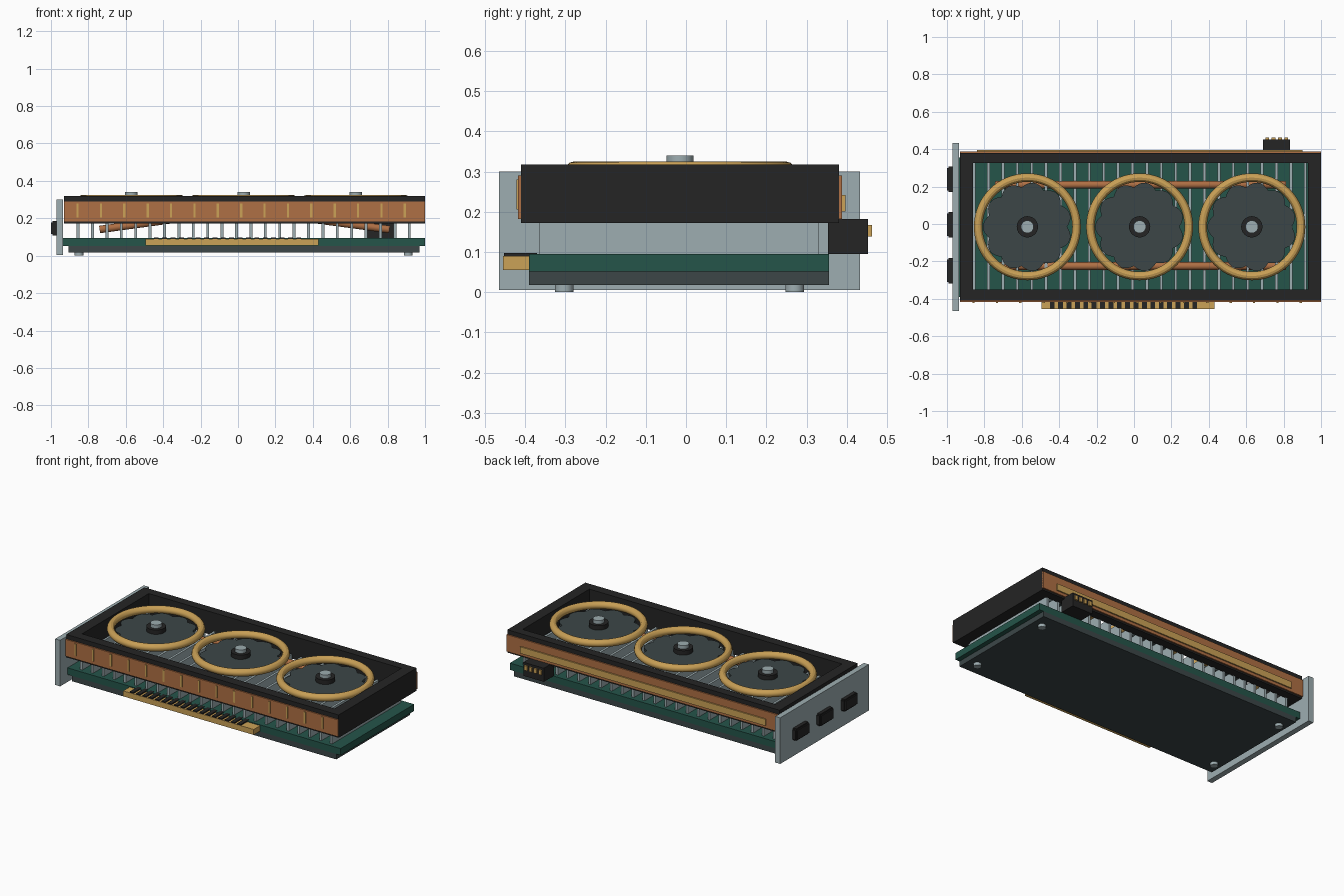
import bpy, bmesh
from math import pi, cos, sin
from mathutils import Vector, Matrix

cube = bpy.data.objects.get("Cube")
if cube:
    bpy.data.objects.remove(cube, do_unlink=True)


def material(name, rgb):
    m = bpy.data.materials.new(name)
    m.use_nodes = True
    m.diffuse_color = (*rgb, 1)
    m.node_tree.nodes["Principled BSDF"].inputs["Base Color"].default_value = (*rgb, 1)
    return m


BLACK = material("matte black", (0.018, 0.018, 0.018))
SLATE = material("dark slate", (0.045, 0.062, 0.064))
GREEN = material("board green", (0.018, 0.09, 0.068))
GREY = material("brushed steel", (0.34, 0.42, 0.44))
COPPER = material("copper", (0.43, 0.16, 0.058))
GOLD = material("gold", (0.6, 0.36, 0.095))


def finish(name, bm, mat, smooth=False):
    bmesh.ops.recalc_face_normals(bm, faces=bm.faces)
    mesh = bpy.data.meshes.new(name)
    bm.to_mesh(mesh)
    bm.free()
    mesh.materials.append(mat)
    ob = bpy.data.objects.new(name, mesh)
    bpy.context.collection.objects.link(ob)
    if smooth:
        bpy.ops.object.select_all(action="DESELECT")
        ob.select_set(True)
        bpy.context.view_layer.objects.active = ob
        bpy.ops.object.shade_smooth_by_angle()
    return ob


def add_box(bm, x, y, z):
    """Box from (low, high) ranges on each axis."""
    size = [r[1] - r[0] for r in (x, y, z)]
    mid = Vector([(r[0] + r[1]) / 2 for r in (x, y, z)])
    bmesh.ops.create_cube(bm, size=1, matrix=Matrix.Translation(mid) @ Matrix.Diagonal((*size, 1)))


def boxes(name, mat, ranges, bevel=0):
    bm = bmesh.new()
    for r in ranges:
        add_box(bm, *r)
    if bevel:
        bmesh.ops.bevel(bm, geom=bm.edges[:], offset=bevel, segments=2, affect="EDGES")
    return finish(name, bm, mat)


def around(c, half):
    return (c - half, c + half)


def cylinder(name, mat, x, y, z, radius):
    bm = bmesh.new()
    bmesh.ops.create_cone(bm, cap_ends=True, segments=24, radius1=radius, radius2=radius,
                          depth=z[1] - z[0], matrix=Matrix.Translation((x, y, sum(z) / 2)))
    return finish(name, bm, mat, True)


# Circuit board, backplate and its screws
boxes("circuit_board", GREEN, [((-0.935, 1), (-0.39, 0.355), (0.052, 0.095))])
boxes("backplate", SLATE, [((-0.905, 0.97), (-0.39, 0.355), (0.018, 0.052))])
for x in (-0.85, 0.91):
    for y in (-0.303, 0.27):
        cylinder("backplate_screw", GREY, x, y, (0, 0.02), 0.023)

# Edge connector with dark contact gaps
boxes("edge_connector", GOLD, [((-0.495, 0.43), (-0.455, -0.385), (0.055, 0.09))])
boxes("contact_gaps", BLACK, [(around(-0.437 + i * 0.0448, 0.013), (-0.453, -0.37), (0.088, 0.097))
                              for i in range(18)])

# Heat sink fins
boxes("heatsink_fins", GREY, [(around(-0.855 + i * 0.077, 0.0075), (-0.365, 0.33), (0.094, 0.2))
                              for i in range(24)])

# Arched heat pipes
for y in (-0.225, 0.21):
    curve = bpy.data.curves.new("heat_pipe", "CURVE")
    curve.dimensions = "3D"
    curve.bevel_depth = 0.021
    curve.bevel_resolution = 3
    curve.use_fill_caps = True
    path = curve.splines.new("POLY")
    points = [(-0.74, 0.14), (-0.3, 0.2), (-0.18, 0.208), (0.24, 0.208), (0.36, 0.2), (0.81, 0.14)]
    path.points.add(len(points) - 1)
    for p, (x, z) in zip(path.points, points):
        p.co = (x, y, z, 1)
    curve.materials.append(COPPER)
    bpy.context.collection.objects.link(bpy.data.objects.new("heat_pipe", curve))

# Shroud frame: two long rails and two end blocks
H = (0.172, 0.318)
boxes("shroud_rails", BLACK, [((-0.93, 1), (-0.41, -0.35), H), ((-0.93, 1), (0.325, 0.38), H)])
boxes("shroud_ends", BLACK, [((-0.93, -0.86), (-0.35, 0.325), H), ((0.93, 1), (-0.35, 0.325), H)])

# Copper side panels, gold ribs in front and gold strip behind
boxes("side_panels", COPPER, [((-0.93, 1), (-0.418, -0.405), (0.182, 0.29)),
                              ((-0.93, 1), (0.375, 0.388), (0.182, 0.29))])
boxes("front_ribs", GOLD, [(around(-0.858 + i * 0.125, 0.006), (-0.422, -0.415), (0.205, 0.28))
                           for i in range(15)])
boxes("back_strip", GOLD, [((-0.84, 0.9), (0.385, 0.396), (0.2, 0.242))])


# Fans: gold ring, scalloped rotor, hub and cap
def ring(name, mat, x, y, z, major, minor, around_n=64, tube_n=12):
    bm = bmesh.new()
    loops = []
    for i in range(around_n):
        a = 2 * pi * i / around_n
        loops.append([bm.verts.new((x + (major + minor * cos(b)) * cos(a),
                                    y + (major + minor * cos(b)) * sin(a), z + minor * sin(b)))
                      for b in (2 * pi * j / tube_n for j in range(tube_n))])
    for i in range(around_n):
        p, q = loops[i], loops[(i + 1) % around_n]
        for j in range(tube_n):
            k = (j + 1) % tube_n
            bm.faces.new((p[j], q[j], q[k], p[k]))
    return finish(name, bm, mat, True)


def rotor(name, mat, x, y, z, blades=11, steps=8):
    bm = bmesh.new()
    n = blades * steps
    rim = []
    for i in range(n):
        a = 2 * pi * i / n
        r = 0.212 + 0.026 * abs(sin(a * blades / 2))
        rim.append(bm.verts.new((x + r * cos(a), y + r * sin(a), z[0])))
    face = bm.faces.new(rim)
    top = bmesh.ops.extrude_face_region(bm, geom=[face])["geom"]
    bmesh.ops.translate(bm, vec=(0, 0, z[1] - z[0]),
                        verts=[v for v in top if isinstance(v, bmesh.types.BMVert)])
    return finish(name, bm, mat)


FAN_Y = -0.015
for x in (-0.57, 0.03, 0.63):
    ring("fan_ring", GOLD, x, FAN_Y, 0.302, 0.263, 0.023)
    rotor("fan_rotor", SLATE, x, FAN_Y, (0.27, 0.29))
    cylinder("fan_hub", BLACK, x, FAN_Y, (0.25, 0.318), 0.057)
    cylinder("fan_cap", GREY, x, FAN_Y, (0.3, 0.34), 0.034)

# Mounting bracket with display ports
boxes("bracket", GREY, [((-0.97, -0.935), (-0.465, 0.432), (0.005, 0.3))])
boxes("ports", BLACK, [((-1, -0.96), around(y, 0.068), (0.108, 0.185)) for y in (-0.25, -0.005, 0.24)], 0.008)

# Power socket with gold pins
boxes("power_socket", BLACK, [((0.69, 0.835), (0.353, 0.453), (0.095, 0.182))])
boxes("power_pins", GOLD, [(around(0.712 + i * 0.034, 0.01), (0.445, 0.463), (0.138, 0.167))
                           for i in range(4)])
